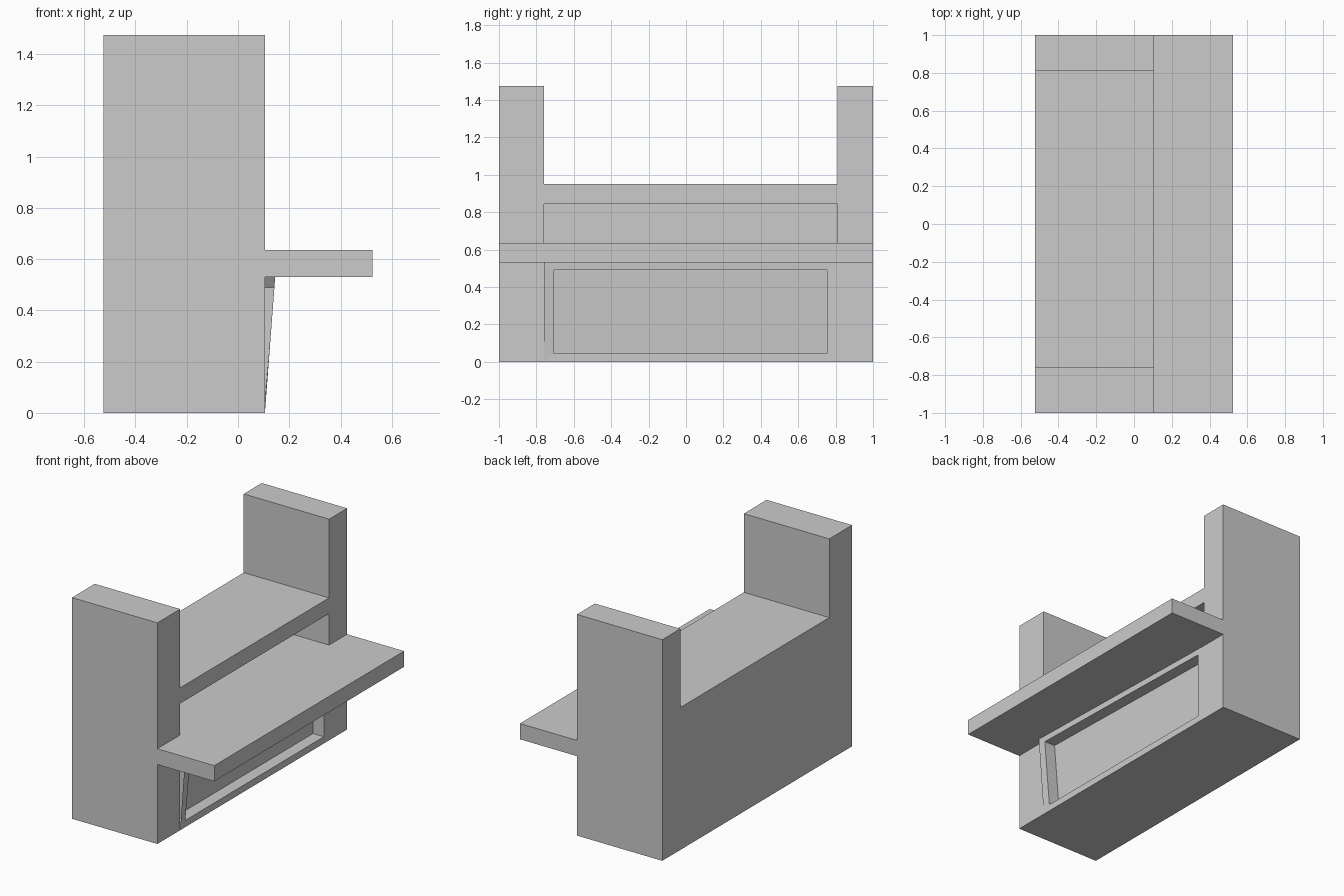
import bpy, bmesh

if "Cube" in bpy.data.objects:
    bpy.data.objects.remove(bpy.data.objects["Cube"])

Y0, Y1 = -0.76, 0.81      # inner faces of the two end posts
FRONT, BACK = 0.105, -0.525


def mesh_object(name, bm):
    mesh = bpy.data.meshes.new(name)
    bm.to_mesh(mesh)
    bm.free()
    ob = bpy.data.objects.new(name, mesh)
    bpy.context.collection.objects.link(ob)
    return ob


def prism(name, profile, y0, y1):
    """Extrude an xz profile along y."""
    bm = bmesh.new()
    face = bm.faces.new([bm.verts.new((x, y0, z)) for x, z in profile])
    new = bmesh.ops.extrude_face_region(bm, geom=[face])["geom"]
    verts = [v for v in new if isinstance(v, bmesh.types.BMVert)]
    bmesh.ops.translate(bm, verts=verts, vec=(0, y1 - y0, 0))
    bmesh.ops.recalc_face_normals(bm, faces=bm.faces)
    return mesh_object(name, bm)


def cut(target, x0, x1, z0, z1):
    """Cut a box out of the target between the posts."""
    cutter = prism("cutter", [(x0, z0), (x1, z0), (x1, z1), (x0, z1)], Y0, Y1)
    cutter.hide_render = True
    mod = target.modifiers.new("cut", 'BOOLEAN')
    mod.operation = 'DIFFERENCE'
    mod.solver = 'EXACT'
    mod.object = cutter
    bpy.context.view_layer.objects.active = target
    bpy.ops.object.modifier_apply(modifier=mod.name)
    bpy.data.objects.remove(cutter)


# Cabinet body with the projecting shelf
body = prism("cabinet_body", [
    (BACK, 0), (FRONT, 0), (FRONT, 0.53), (0.525, 0.53), (0.525, 0.635),
    (FRONT, 0.635), (FRONT, 1.475), (BACK, 1.475)], -1, 1)
cut(body, -0.7, 0.3, 0.95, 1.7)         # gap between the posts
cut(body, -0.42, 0.7, 0.635, 0.845)     # recess above the shelf
cut(body, 0.0, 0.3, 0.002, 0.53)        # space behind the lower panel

# Lower front panel: leaning frame around a sunken field
bm = bmesh.new()
outer = [(FRONT, Y0, 0), (FRONT, Y1, 0), (FRONT, Y1, 0.53), (0.145, Y0, 0.53)]
inner = [(FRONT, -0.705, 0.045), (FRONT, 0.755, 0.045),
         (FRONT, 0.755, 0.49), (0.142, -0.705, 0.49)]
sunk = [(x - 0.08, y, z) for x, y, z in inner]
rings = [[bm.verts.new(p) for p in ring] for ring in (outer, inner, sunk)]
for a, b in zip(rings, rings[1:]):
    for i in range(4):
        j = (i + 1) % 4
        bm.faces.new((a[i], a[j], b[j], b[i]))
bm.faces.new(rings[2])
mesh_object("lower_panel", bm)
